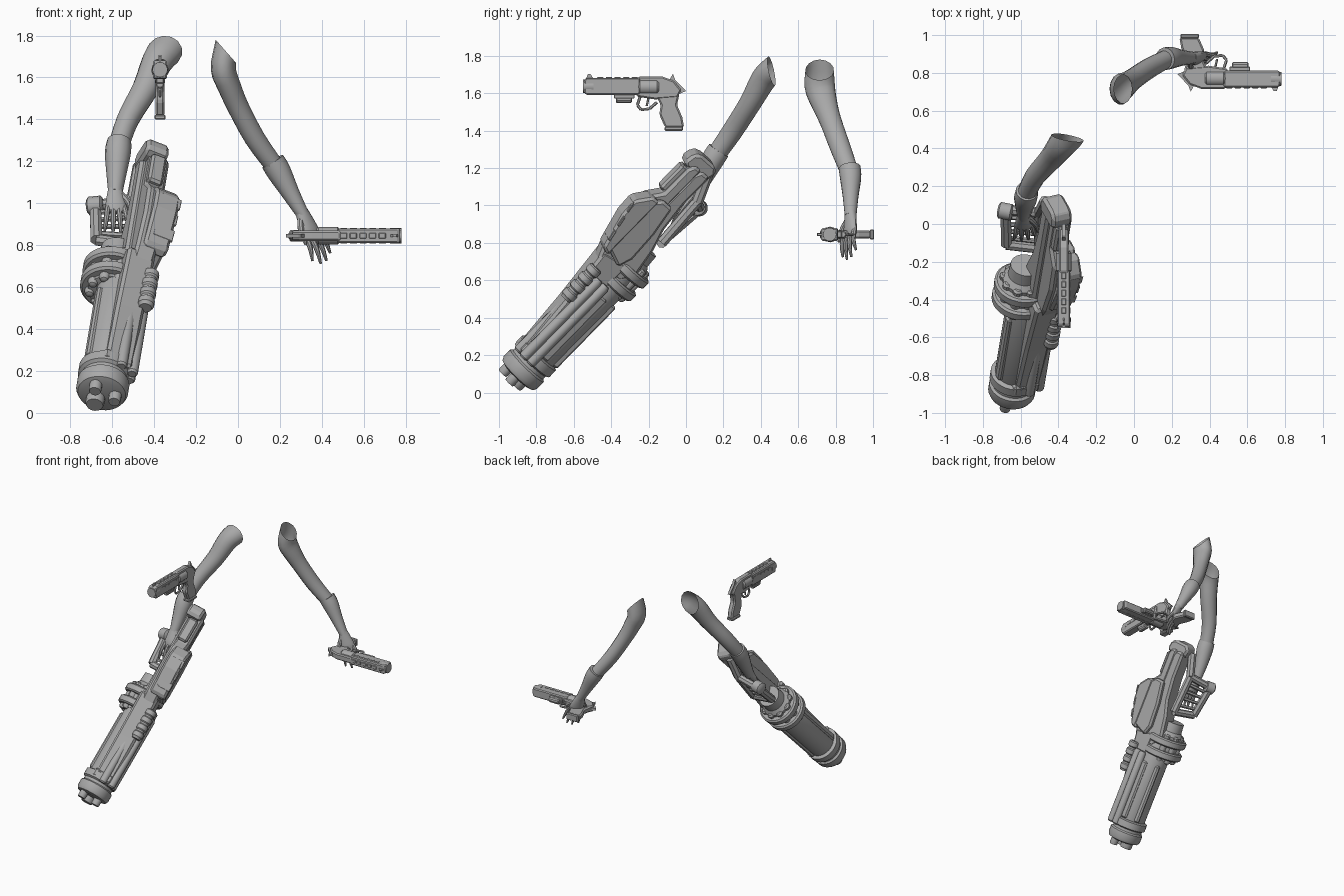
import bpy, bmesh, math
from mathutils import Vector as V, Matrix

if "Cube" in bpy.data.objects:
    bpy.data.objects.remove(bpy.data.objects["Cube"])

grey = bpy.data.materials.new("matte grey")
grey.diffuse_color = (0.4, 0.4, 0.4, 1)
grey.use_nodes = True
grey.node_tree.nodes["Principled BSDF"].inputs["Base Color"].default_value = grey.diffuse_color


def finish(name, bm, bevel=0, smooth=True):
    bmesh.ops.recalc_face_normals(bm, faces=bm.faces)
    me = bpy.data.meshes.new(name)
    bm.to_mesh(me)
    bm.free()
    me.materials.append(grey)
    if smooth:
        me.polygons.foreach_set("use_smooth", [True] * len(me.polygons))
        me.set_sharp_from_angle(angle=math.radians(35))
    ob = bpy.data.objects.new(name, me)
    bpy.context.collection.objects.link(ob)
    if bevel:
        m = ob.modifiers.new("bevel", 'BEVEL')
        m.width, m.segments = bevel, 1
    return ob


def frame(origin, a, n):
    """Local axes: a = along, n = up, third = sideways."""
    a = V(a).normalized()
    n = V(n)
    n = (n - a * n.dot(a)).normalized()
    s = a.cross(n)
    return Matrix((a, n, s)).transposed().to_4x4(), V(origin)


def at(f, t, n, s):
    return f[1] + f[0] @ V((t, n, s))


def prism(name, f, pts, s0, s1, bevel=0.008):
    """Side profile (along, up) extruded sideways."""
    bm = bmesh.new()
    lo = [bm.verts.new(at(f, t, n, s0)) for t, n in pts]
    hi = [bm.verts.new(at(f, t, n, s1)) for t, n in pts]
    bm.faces.new(lo)
    bm.faces.new(hi[::-1])
    for i in range(len(pts)):
        j = (i + 1) % len(pts)
        bm.faces.new((lo[i], hi[i], hi[j], lo[j]))
    return finish(name, bm, bevel, False)


def box(name, f, t0, t1, n0, n1, s0, s1, bevel=0.006):
    return prism(name, f, [(t0, n0), (t1, n0), (t1, n1), (t0, n1)], s0, s1, bevel)


def lathe(name, f, prof, n=0, s=0, seg=24):
    """Profile of (along, radius) turned about the local long axis."""
    bm = bmesh.new()
    rings = [[bm.verts.new(at(f, t, n + r * math.cos(k * math.tau / seg),
                              s + r * math.sin(k * math.tau / seg)))
              for k in range(seg)] for t, r in prof]
    skin(bm, rings, True, True)
    return finish(name, bm)


def skin(bm, rings, cap0, cap1):
    for p, q in zip(rings, rings[1:]):
        for k in range(len(p)):
            j = (k + 1) % len(p)
            bm.faces.new((p[k], p[j], q[j], q[k]))
    if cap0:
        bm.faces.new(rings[0])
    if cap1:
        bm.faces.new(rings[-1][::-1])


def tube(name, pts, ref=(1, 0, 0), seg=14, cap0=True, cap1=True, steps=3, cut=None):
    """Smooth limb through (x, y, z, radius along ref, other radius); cut = open end plane."""
    P = [V(p) for p in pts]
    path = []
    for i in range(len(P) - 1):
        a, b, c, d = P[max(i - 1, 0)], P[i], P[i + 1], P[min(i + 2, len(P) - 1)]
        for k in range(steps):
            u = k / steps
            path.append(0.5 * (2 * b + (c - a) * u + (2 * a - 5 * b + 4 * c - d) * u**2
                               + (3 * b - a - 3 * c + d) * u**3))
    path.append(P[-1])
    bm = bmesh.new()
    rings = []
    for i, p in enumerate(path):
        tan = (path[min(i + 1, len(path) - 1)] - path[max(i - 1, 0)]).to_3d().normalized()
        u = V(ref)
        u = (u - tan * u.dot(tan)).normalized()
        w = tan.cross(u)
        rings.append([bm.verts.new(p.to_3d() + u * p[3] * math.cos(k * math.tau / seg)
                                   + w * p[4] * math.sin(k * math.tau / seg)) for k in range(seg)])
    skin(bm, rings, cap0, cap1)
    if cut:
        bmesh.ops.bisect_plane(bm, geom=bm.verts[:] + bm.edges[:] + bm.faces[:], plane_co=cut[0],
                               plane_no=cut[1], clear_outer=True)
    return finish(name, bm)


def rod(name, p, q, r, seg=10):
    return tube(name, [(*p, r, r), (*q, r, r)], (0.6, 0.5, 0.1), seg, steps=1)


def hand(tag, wrist, d, side, thumb):
    wrist, d, side = V(wrist), V(d).normalized(), V(side).normalized()
    nrm = d.cross(side).normalized()
    pt = lambda a, b, c: wrist + d * a + side * b + nrm * c
    tube(tag + "_palm", [(*pt(-.02, 0, 0), .032, .03), (*pt(.04, 0, 0), .044, .027),
                         (*pt(.09, 0, 0), .05, .024), (*pt(.12, 0, 0), .042, .015)], side)
    for i, ln in enumerate((.135, .16, .155, .125)):
        b = (i - 1.5) * .026
        tube(f"{tag}_finger_{i + 1}", [(*pt(.09, b, 0), .014, .014), (*pt(.09 + ln * .5, b * 1.25, .014), .013, .013),
                                       (*pt(.09 + ln, b * 1.5, 0), .006, .006)], side, 8)
    tube(tag + "_thumb", [(*pt(.02, .025 * thumb, 0), .017, .017), (*pt(.075, .06 * thumb, .012), .014, .014),
                          (*pt(.14, .07 * thumb, .02), .007, .007)], side, 8)


# Arms with cuffed gloves, cut open at the shoulder
tube("upper_arm_left", [(-.31, .54, 1.79, .085, .07), (-.345, .47, 1.73, .085, .072), (-.385, .415, 1.675, .075, .07),
                        (-.44, .345, 1.55, .064, .06), (-.525, .25, 1.4, .054, .057), (-.57, .16, 1.27, .05, .052)],
     cap0=False, cut=((-.36, .455, 1.735), (.17, 1, .2)))
tube("glove_left", [(-.567, .175, 1.295, .058, .062), (-.573, .14, 1.24, .062, .062), (-.58, .09, 1.14, .048, .048),
                    (-.585, .04, 1.05, .034, .035)])
hand("left", (-.585, .04, 1.06), (.03, -.5, -.85), (1, .1, 0), 1)
tube("upper_arm_right", [(-.045, .715, 1.83, .05, .055), (-.058, .715, 1.74, .056, .075), (-.07, .715, 1.64, .06, .083),
                         (-.043, .735, 1.56, .056, .073), (0, .77, 1.46, .052, .06), (.08, .825, 1.31, .05, .056),
                         (.165, .87, 1.19, .046, .05)], cap0=False, cut=((-.045, .715, 1.71), (.75, 0, .66)))
tube("glove_right", [(.165, .875, 1.2, .058, .06), (.195, .88, 1.15, .058, .058), (.25, .88, 1.05, .043, .043),
                     (.31, .88, .945, .03, .032)])
hand("right", (.31, .88, .945), (.4, -.03, -.92), (.75, .6, .25), -1)


def revolver(tag, f):
    """Along = away from muzzle, up = sight side, 0 = bore axis."""
    N = lambda s: f"{tag}_{s}"
    prism(N("barrel"), f, [(0, -.035), (0, .03), (.01, .045), (.3, .045), (.3, -.035), (.29, -.045), (.01, -.045)],
          -.034, .034, .014)
    lathe(N("muzzle_ring"), f, [(-.006, .022), (-.006, .036), (.05, .038), (.05, .022)], seg=16)
    prism(N("front_sight"), f, [(.01, .04), (.02, .065), (.035, .065), (.05, .04)], -.005, .005, 0)
    for i in range(5):
        t = .07 + i * .046
        box(N(f"top_rib_{i}"), f, t, t + .034, .04, .05, -.013, .013, .003)
        for s in (-1, 1):
            box(N(f"vent_{i}_{s}"), f, t, t + .032, .008, .022, s * .033, s * .037, 0)
    lathe(N("cylinder"), f, [(.29, .034), (.3, .042), (.39, .042), (.4, .034)], -.003, 0, 12)
    prism(N("frame"), f, [(.28, .04), (.29, .052), (.42, .052), (.48, .03), (.52, -.02), (.5, -.06), (.38, -.07),
                          (.28, -.055)], -.024, .024)
    prism(N("hammer"), f, [(.44, .02), (.46, .04), (.475, .068), (.487, .035), (.545, -.025), (.51, -.04)], -.009, .009, 0)
    prism(N("grip"), f, [(.385, -.05), (.41, -.1), (.402, -.15), (.433, -.22), (.535, -.22), (.525, -.165), (.497, -.1),
                         (.51, -.04)], -.022, .022, .009)
    box(N("grip_base"), f, .43, .53, -.238, -.215, -.027, .027)
    box(N("laser_rail"), f, .16, .27, -.065, -.04, -.018, .018, .004)
    lathe(N("laser"), f, [(.17, .014), (.175, .02), (.25, .02), (.255, .014)], -.07, 0, 10)
    g = [(.3, -.055), (.285, -.1), (.305, -.125), (.35, -.12), (.39, -.085)]
    for i, (p, q) in enumerate(zip(g, g[1:])):
        rod(N(f"trigger_guard_{i}"), at(f, *p, 0), at(f, *q, 0), .008, 6)
    rod(N("trigger"), at(f, .345, -.06, 0), at(f, .335, -.105, 0), .006, 6)


revolver("floating_revolver", frame((-.372, -.545, 1.637), (0, 1, 0), (0, 0, 1)))
revolver("held_revolver", frame((.775, .768, .845), (-1, 0, 0), (0, -1, 0)))

# Heavy rotary cannon: along = muzzle to stock, up = housing side
C = frame((-.642, -.85, .143), (.12, .70, .715), (.393, -.683, .617))
lathe("cannon_barrel", C, [(0, .09), (.05, .105), (.6, .107), (.72, .09)], seg=32)
lathe("muzzle_collar", C, [(-.08, .085), (-.07, .115), (-.05, .125), (0, .125), (.01, .112), (.03, .112), (.04, .128),
                           (.09, .128), (.1, .1)], seg=32)
# front nubs: one wide, two slim
for i, (n, s, r) in enumerate(((-.035, -.015, .045), (.03, .06, .03), (.05, -.05, .03))):
    lathe(f"muzzle_nub_{i}", C, [(-.125, r * .6), (-.125, r * .9), (-.115, r), (-.07, r)], n, s, 14)
for i, (n, s) in enumerate(((.02, -.1), (-.085, .055), (.0, .1))):
    box(f"barrel_rail_{i}", C, .1, .56, n - .025, n + .025, s - .016, s + .016, .01)

# Ammunition drum
lathe("drum_core", C, [(.6, .07), (.61, .11), (.8, .11), (.83, .085), (.9, .08), (.9, .06)], -.02, -.034, 28)
for i, t in enumerate((.625, .722)):
    lathe(f"drum_ring_{i}", C, [(t, .1), (t, .138), (t + .01, .15), (t + .048, .15), (t + .058, .138), (t + .058, .1)],
          -.02, -.034, 32)
for i in range(9):
    a = i * math.tau / 9
    lathe(f"drum_round_{i}", C, [(.59, .008), (.595, .019), (.61, .026), (.80, .026), (.81, .015)],
          -.02 + .1 * math.cos(a), -.034 + .1 * math.sin(a), 10)

# Top housing over the barrel
prism("barrel_housing", C, [(.07, .03), (.07, .1), (.1, .12), (.4, .145), (.62, .17), (.75, .185), (.78, .02)], -.04, .1, .015)
box("housing_cap", C, .045, .11, .02, .125, -.055, .095, .012)
for i, (n, s) in enumerate(((.115, .04), (.095, .105), (.045, .112))):
    lathe(f"housing_tube_{i}", C, [(.03, .02), (.04, .028), (.6, .028), (.62, .02)], n, s, 12)
lathe("ribbed_sleeve", C, [(.42, .03)] + [(.43 + i * .06 + d, r) for i in range(4)
                                         for d, r in ((0, .032), (.008, .04), (.04, .04), (.048, .032))], .155, .098, 14)

# Receiver, bulged armour, neck and stock
prism("receiver_lower", C, [(.68, 0), (.68, .12), (1.38, .12), (1.42, .1), (1.42, .04), (1.22, .04), (1.05, .02),
                            (.93, -.02), (.76, -.05)], -.035, .095, .015)
prism("receiver_upper", C, [(.68, .1), (.68, .17), (.76, .205), (.95, .24), (1.12, .235), (1.2, .17), (1.38, .17),
                            (1.42, .15), (1.42, .1)], -.01, .095, .015)
prism("side_armour_right", C, [(.74, .08), (.78, .19), (.98, .245), (1.08, .245), (1.17, .16), (1.17, .09), (1.0, .06), (.82, .05)],
      .09, .14, .014)
prism("top_ridge", C, [(.75, .17), (.77, .225), (.97, .28), (1.07, .285), (1.15, .22), (1.15, .17)], .02, .145, .014)
for i in range(3):
    t = .82 + i * .09
    prism(f"ridge_vent_{i}", C, [(t, .225 + i * .02), (t + .06, .238 + i * .02), (t + .06, .255 + i * .015),
                                 (t, .24 + i * .018)], .05, .151, .003)
box("neck_plate", C, 1.2, 1.38, .07, .2, -.005, .07, .012)
prism("stock_pad", C, [(1.38, .04), (1.38, .18), (1.4, .205), (1.46, .195), (1.485, .16), (1.485, .05), (1.45, .02)],
      -.04, .075, .018)

# Rear handle cage: knob, slotted side frame and link to the stock
knob, low, inner, body = V((-.68, .075, .985)), V((-.675, -.11, .825)), V((-.5, -.13, .8)), V((-.5, .06, 1.02))
lathe("cage_knob", frame(knob - V((.04, 0, 0)), (1, -.2, .1), (0, 0, 1)),
      [(0, .03), (.01, .045), (.07, .045), (.08, .03)], seg=14)
for nm, p, q, r in (("side", knob, low, .03), ("lower", low, inner, .028), ("upper", knob, body, .028),
                    ("inner", body, inner, .03), ("link", body, (-.47, .12, 1.18), .032)):
    rod("cage_" + nm, p, q, r, 8)
for i in range(4):
    u = (i + 1) / 5
    rod(f"cage_slat_{i}", knob.lerp(low, u), body.lerp(inner, u), .013, 6)
